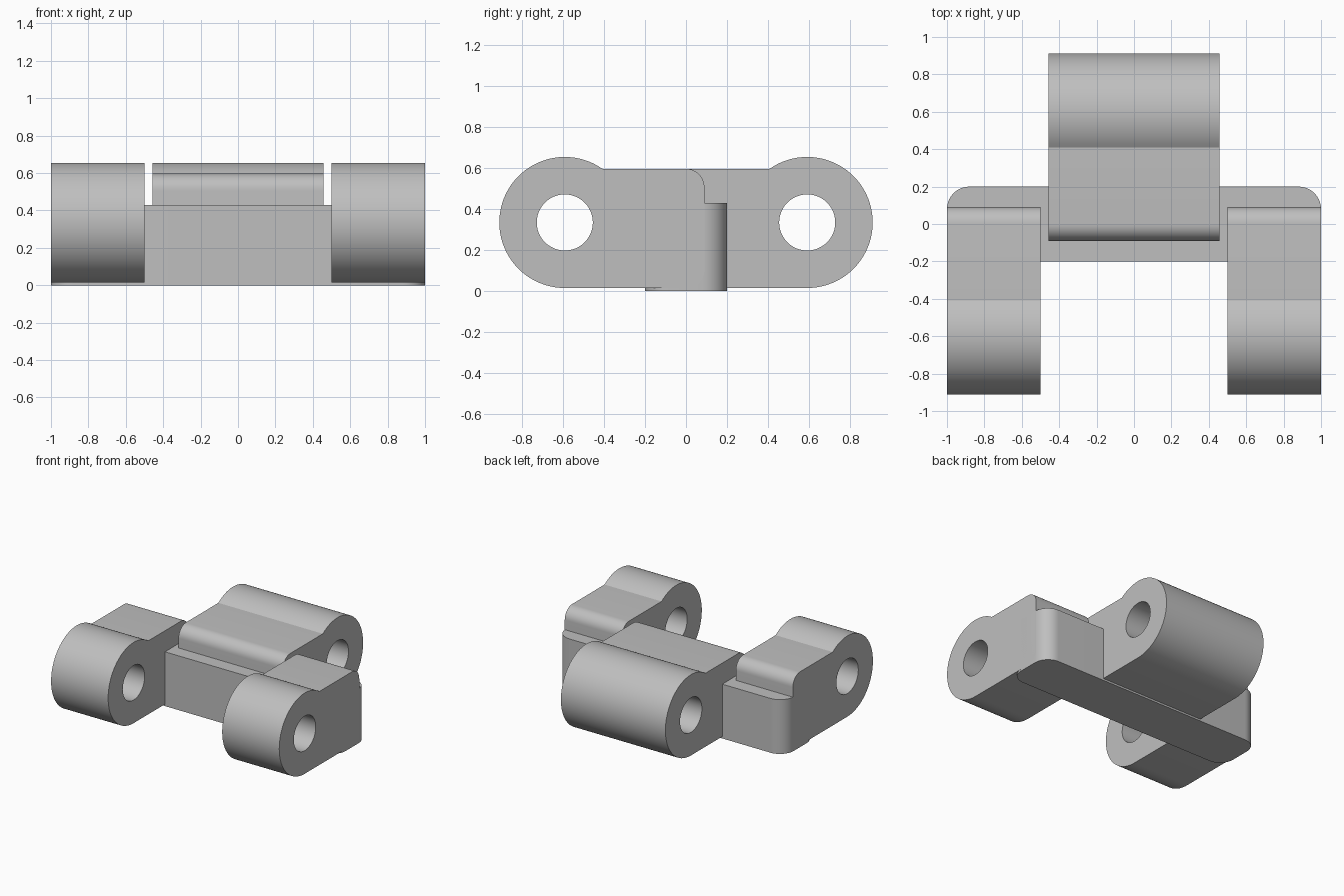
import bpy
import bmesh
from math import sin, cos, asin, radians
from mathutils import Matrix, Vector

default = bpy.data.objects.get("Cube")
if default:
    bpy.data.objects.remove(default, do_unlink=True)

grey = bpy.data.materials.new("grey metal")
grey.use_nodes = True
COLOR = (0.52, 0.52, 0.52, 1)
grey.diffuse_color = COLOR
grey.node_tree.nodes["Principled BSDF"].inputs["Base Color"].default_value = COLOR

# Shared dimensions
BOTTOM, TOP = 0.015, 0.597
RADIUS, HOLE = 0.32, 0.137
PIN_Y, PIN_Z = -0.592, BOTTOM + RADIUS
TAIL, FILLET = 0.09, 0.09
PLATE_CORNER = 0.12


def arc(cx, cy, r, start, end, steps):
    angles = [start + (end - start) * i / steps for i in range(steps + 1)]
    return [(cx + r * cos(a), cy + r * sin(a)) for a in angles]


def extrude_profile(name, loops, depth, matrix):
    """Fill closed 2D loops (later loops are holes) and extrude along local z."""
    bm = bmesh.new()
    edges = []
    for loop in loops:
        verts = [bm.verts.new((x, y, -depth / 2)) for x, y in loop]
        edges += [bm.edges.new((v, verts[i - 1])) for i, v in enumerate(verts)]
    bmesh.ops.triangle_fill(bm, edges=edges, use_beauty=True, normal=(0, 0, 1))
    result = bmesh.ops.extrude_face_region(bm, geom=bm.faces[:], use_keep_orig=True)
    top = [g for g in result["geom"] if isinstance(g, bmesh.types.BMVert)]
    bmesh.ops.translate(bm, verts=top, vec=(0, 0, depth))
    bmesh.ops.recalc_face_normals(bm, faces=bm.faces[:])
    bm.transform(matrix)
    mesh = bpy.data.meshes.new(name)
    bm.to_mesh(mesh)
    bm.free()
    mesh.materials.append(grey)
    obj = bpy.data.objects.new(name, mesh)
    bpy.context.collection.objects.link(obj)
    bpy.ops.object.select_all(action="DESELECT")
    obj.select_set(True)
    bpy.context.view_layer.objects.active = obj
    bpy.ops.object.shade_smooth_by_angle(angle=radians(25))
    return obj


# Side profile of a hinge eye: round barrel, flat web, rounded tail
barrel_start = asin((TOP - PIN_Z) / RADIUS)
inner = TAIL - FILLET
eye = arc(PIN_Y, PIN_Z, RADIUS, barrel_start, radians(270), 48)
eye += arc(inner, BOTTOM + FILLET, FILLET, radians(-90), 0, 10)
eye += arc(inner, TOP - FILLET, FILLET, 0, radians(90), 10)
pin_hole = arc(PIN_Y, PIN_Z, HOLE, 0, radians(360), 48)[:-1]


def hinge_eye(name, x, width, facing):
    """Facing 1 points the barrel to the front, -1 to the back."""
    axes = Matrix(((0, 0, facing), (facing, 0, 0), (0, 1, 0))).to_4x4()
    return extrude_profile(name, [eye, pin_hole], width,
                           Matrix.Translation((x, 0, 0)) @ axes)


# Two front eyes and one wide rear eye
hinge_eye("left_front_eye", 0.75, 0.5, 1)
hinge_eye("right_front_eye", -0.75, 0.5, 1)
hinge_eye("rear_eye", 0, 0.916, -1)

# Cross bar with rounded vertical corners
bar = []
for i, (sx, sy) in enumerate([(1, 1), (-1, 1), (-1, -1), (1, -1)]):
    bar += arc(sx * (1 - PLATE_CORNER), sy * (0.2 - PLATE_CORNER), PLATE_CORNER,
               radians(90 * i), radians(90 * i + 90), 10)
height = 0.43
extrude_profile("cross_bar", [bar], height, Matrix.Translation((0, 0, height / 2)))
